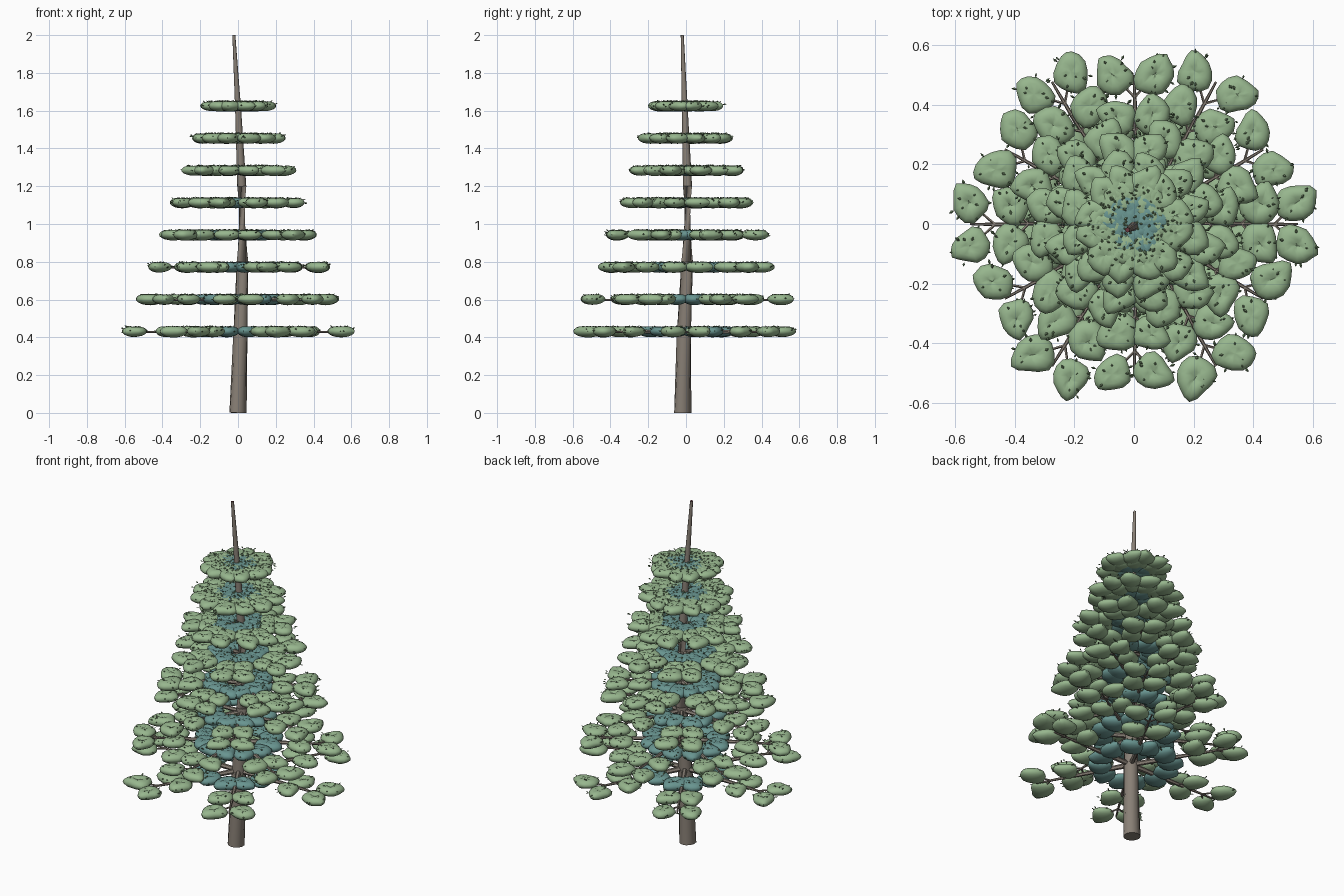
import bpy, bmesh, math, random
from mathutils import Matrix, Vector

random.seed(7)
if "Cube" in bpy.data.objects:
    bpy.data.objects.remove(bpy.data.objects["Cube"], do_unlink=True)


def material(name, rgb):
    m = bpy.data.materials.new(name)
    m.use_nodes = True
    m.diffuse_color = (*rgb, 1)
    m.node_tree.nodes["Principled BSDF"].inputs["Base Color"].default_value = (*rgb, 1)
    return m


BARK = material("grey brown bark", (0.25, 0.215, 0.18))
GREEN = material("soft green foliage", (0.31, 0.47, 0.27))
TEAL = material("inner teal foliage", (0.14, 0.30, 0.28))
LEAF = material("dark green leaf", (0.17, 0.27, 0.14))
TIP = material("dark red tip", (0.13, 0.04, 0.05))


def finish(bm, name, mats, angle=40):
    mesh = bpy.data.meshes.new(name)
    bm.to_mesh(mesh)
    bm.free()
    for m in mats:
        mesh.materials.append(m)
    ob = bpy.data.objects.new(name, mesh)
    bpy.context.collection.objects.link(ob)
    bpy.ops.object.select_all(action="DESELECT")
    ob.select_set(True)
    bpy.context.view_layer.objects.active = ob
    bpy.ops.object.shade_smooth_by_angle(angle=math.radians(angle))
    return ob


def tube(bm, points, radii, sides):
    """Skin a path with rings and close both ends; returns the end cap."""
    rings = []
    for i, p in enumerate(points):
        d = points[min(i + 1, len(points) - 1)] - points[max(i - 1, 0)]
        rot = d.to_track_quat("Z", "Y")
        ring = []
        for k in range(sides):
            a = math.tau * k / sides
            ring.append(bm.verts.new(p + rot @ Vector((radii[i] * math.cos(a), radii[i] * math.sin(a), 0))))
        rings.append(ring)
    for low, high in zip(rings, rings[1:]):
        for k in range(sides):
            n = (k + 1) % sides
            bm.faces.new((low[k], low[n], high[n], high[k]))
    bm.faces.new(rings[0][::-1])
    return bm.faces.new(rings[-1])


def pad(bm, centre, yaw, size, slot):
    """Flattened egg-shaped clump with a creased hollow on top."""
    phase, lobes = random.uniform(0, math.tau), random.choice((4, 5))
    made = bmesh.ops.create_uvsphere(bm, u_segments=14, v_segments=10, radius=1)["verts"]
    for v in made:
        a, r = math.atan2(v.co.y, v.co.x), math.hypot(v.co.x, v.co.y)
        edge = 1 + 0.05 * math.sin(3 * a + phase) + 0.05 * math.sin(lobes * a)
        taper = 1 - 0.22 * v.co.x
        hollow = 1
        if v.co.z > 0:
            hollow -= math.exp(-7 * r * r) * (0.45 + 0.25 * math.cos(lobes * a + phase))
        v.co = Vector((v.co.x * edge * 0.072, v.co.y * edge * taper * 0.059, v.co.z * hollow * 0.031)) * size
    bmesh.ops.transform(bm, verts=made, matrix=Matrix.Translation(centre) @ Matrix.Rotation(yaw, 4, "Z"))
    for f in {f for v in made for f in v.link_faces}:
        f.material_index = slot


def leaflet(bm, base, direction, length):
    """Small diamond leaf folded along its middle."""
    d = direction.normalized()
    side = d.cross(Vector((0, 0, 1)))
    side = side.normalized() if side.length > 0.01 else Vector((1, 0, 0))
    up = side.cross(d)
    mid = base + d * length * 0.55
    root, tip = bm.verts.new(base), bm.verts.new(base + d * length)
    belt = [bm.verts.new(mid + o * length * 0.22) for o in (side, up, -side, -up * 0.6)]
    for k in range(4):
        n = (k + 1) % 4
        bm.faces.new((root, belt[n], belt[k]))
        bm.faces.new((tip, belt[k], belt[n]))


# Trunk: slim, tapering and slightly bent
PATH = [Vector(p) for p in ((0, -0.017, 0), (0.012, -0.012, 0.4), (0.024, 0.006, 0.8),
                            (0.02, 0.008, 1.2), (0.001, -0.006, 1.6), (-0.022, -0.02, 2.0))]


def trunk_at(z):
    i = min(int(z / 0.4), 4)
    return PATH[i].lerp(PATH[i + 1], z / 0.4 - i)


bm = bmesh.new()
tube(bm, PATH, [0.046, 0.039, 0.031, 0.024, 0.016, 0.008], 12).material_index = 1
finish(bm, "trunk", [BARK, TIP])

# Tiers: six branches each, every other tier turned half a step
REACH = [0.55, 0.5, 0.42, 0.365, 0.295, 0.24, 0.185, 0.133]
for tier, reach in enumerate(REACH):
    z = 0.432 + 0.1705 * tier
    start = trunk_at(z)
    size = 1 - 0.012 * tier
    wood, foliage, leaves = bmesh.new(), bmesh.new(), bmesh.new()
    for b in range(6):
        a = math.tau * (b + 0.5 * (tier % 2)) / 6
        out = Vector((math.cos(a), math.sin(a), 0))
        across = Vector((-out.y, out.x, 0))
        thick = 0.006 + 0.016 * reach
        end = out * reach + Vector((0, 0, z - 0.005))
        tube(wood, [start, start.lerp(end, 0.5), end], [thick, thick * 0.7, 0.004], 6)
        for step, part in enumerate((0.34, 0.67, 1.0)):
            for s in (-1, 1):
                spread = 0.03 + 0.085 * reach * part
                centre = out * reach * part + across * s * spread
                centre += Vector((random.uniform(-0.006, 0.006), random.uniform(-0.006, 0.006), z))
                tube(wood, [start.lerp(end, part * 0.85), centre], [0.005, 0.003], 5)
                yaw = a + s * random.uniform(0.2, 1.2)
                pad(foliage, centre, yaw, size * random.uniform(0.95, 1.08), 1 if step == 0 else 0)
                # Tiny leaves around the rim and over the top
                for k in range(9):
                    t = random.uniform(0, math.tau)
                    ray = Vector((math.cos(t), math.sin(t), 0))
                    rim = k < 5
                    base = centre + ray * (0.056 if rim else random.uniform(0.015, 0.045))
                    base.z += random.uniform(-0.008, 0.014) if rim else 0.017
                    lift = Vector((0, 0, random.uniform(0, 0.6) if rim else 0.7))
                    leaflet(leaves, base, ray + lift, random.uniform(0.014, 0.024))
    finish(wood, f"branches_tier_{tier + 1}", [BARK])
    finish(foliage, f"foliage_tier_{tier + 1}", [GREEN, TEAL], 50)
    finish(leaves, f"leaflets_tier_{tier + 1}", [LEAF], 20)
